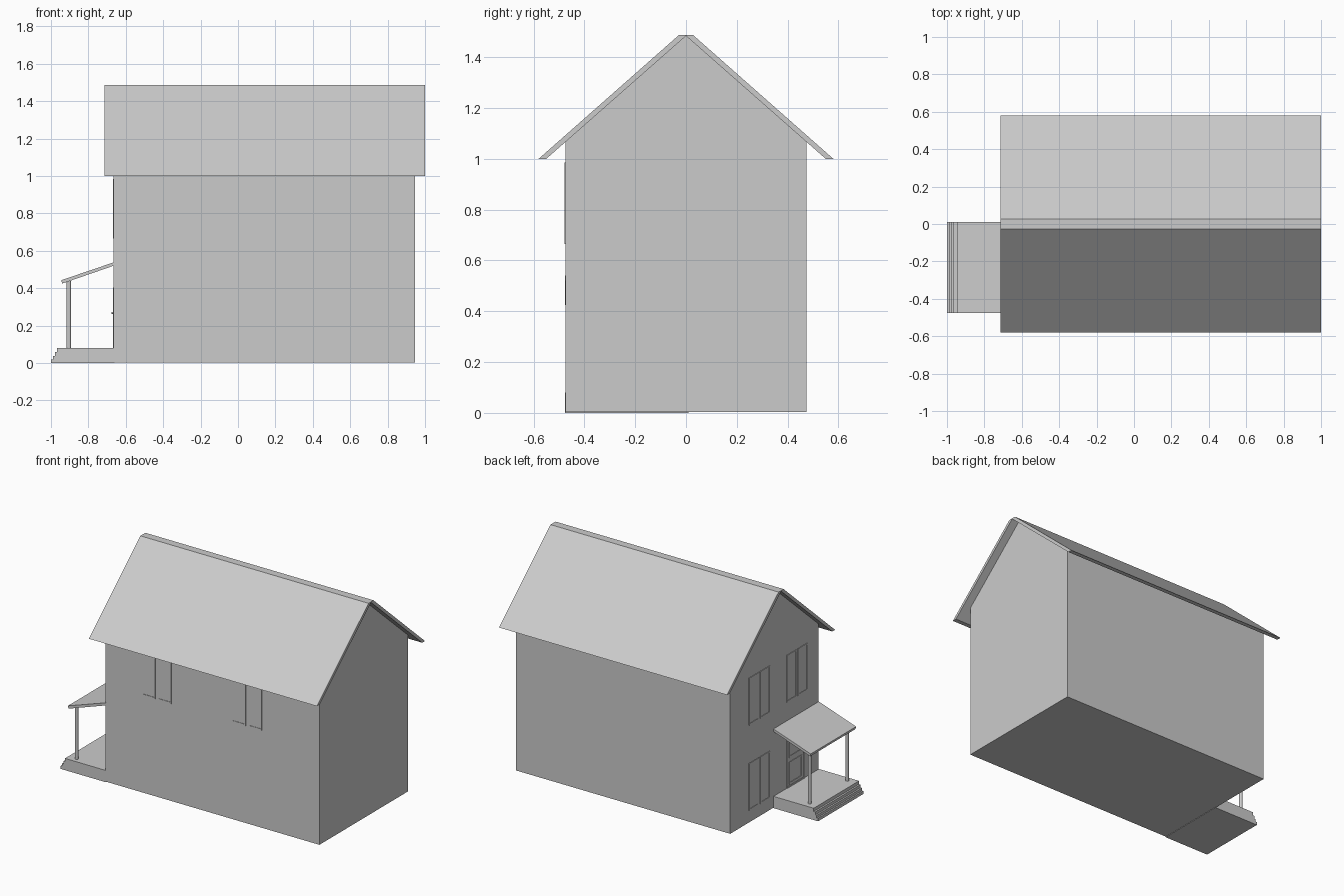
import bpy, bmesh
from mathutils import Vector

if "Cube" in bpy.data.objects:
    bpy.data.objects.remove(bpy.data.objects["Cube"])


def finish(name, bm):
    bmesh.ops.recalc_face_normals(bm, faces=bm.faces)
    mesh = bpy.data.meshes.new(name)
    bm.to_mesh(mesh)
    bm.free()
    ob = bpy.data.objects.new(name, mesh)
    bpy.context.collection.objects.link(ob)
    return ob


def prism(name, profile, axis, lo, hi):
    """Extrude a 2D profile along x (profile is y,z) or along y (profile is x,z)."""
    put = (lambda a, z: (lo, a, z)) if axis == "x" else (lambda a, z: (a, lo, z))
    bm = bmesh.new()
    face = bm.faces.new([bm.verts.new(put(a, z)) for a, z in profile])
    new = bmesh.ops.extrude_face_region(bm, geom=[face])["geom"]
    shift = Vector((hi - lo, 0, 0) if axis == "x" else (0, hi - lo, 0))
    bmesh.ops.translate(bm, vec=shift, verts=[v for v in new if isinstance(v, bmesh.types.BMVert)])
    return finish(name, bm)


def add_box(bm, lo, hi):
    verts = bmesh.ops.create_cube(bm, size=1)["verts"]
    for v in verts:
        v.co = [h if c > 0 else l for c, l, h in zip(v.co, lo, hi)]


WALL_X, WALL_Y = -0.665, -0.475
DEPTH = 0.004


def wall_box(bm, side, u0, u1, z0, z1, depth):
    """Thin box standing out from the front wall or the gable wall."""
    if side == "front":
        add_box(bm, (u0, WALL_Y - depth, z0), (u1, WALL_Y + 0.002, z1))
    else:
        add_box(bm, (WALL_X - depth, u0, z0), (WALL_X + 0.002, u1, z1))


def frame(bm, side, u0, u1, z0, z1, w=0.01):
    wall_box(bm, side, u0, u0 + w, z0, z1, DEPTH)
    wall_box(bm, side, u1 - w, u1, z0, z1, DEPTH)
    wall_box(bm, side, u0 + w, u1 - w, z0, z0 + w, DEPTH)
    wall_box(bm, side, u0 + w, u1 - w, z1 - w, z1, DEPTH)
    wall_box(bm, side, u0 + w, u1 - w, z0 + w, z1 - w, 0.001)


def window(name, side, u, z):
    bm = bmesh.new()
    for start in (u, u + 0.12):
        frame(bm, side, start, start + 0.106, z, z + 0.32)
    finish(name, bm)


# House body with gable ends
prism("house_body", [(-0.475, 0.003), (0.475, 0.003), (0.475, 1.066), (0, 1.484), (-0.475, 1.066)],
      "x", WALL_X, 0.945)

# Overhanging roof with flat ridge
prism("roof", [(-0.58, 1.0), (-0.027, 1.488), (0.027, 1.488), (0.58, 1.0),
               (0.55, 1.0), (0, 1.484), (-0.55, 1.0)], "x", -0.715, 1.0)

# Porch deck with steps
prism("porch_steps", [(-0.66, 0), (-1.0, 0), (-1.0, 0.02), (-0.99, 0.02), (-0.99, 0.038), (-0.979, 0.038),
                      (-0.979, 0.058), (-0.967, 0.058), (-0.967, 0.08), (-0.66, 0.08)],
      "y", -0.477, 0.01)

# Porch roof
prism("porch_roof", [(-0.66, 0.54), (-0.945, 0.443), (-0.94, 0.425), (-0.66, 0.522)],
      "y", -0.477, 0.01)

# Porch posts
for i, y in enumerate((-0.44, -0.035)):
    bpy.ops.mesh.primitive_cylinder_add(vertices=12, radius=0.011, depth=0.36, location=(-0.905, y, 0.26))
    bpy.context.object.name = f"porch_post_{i + 1}"

# Double windows
for i, (side, u, z) in enumerate((("front", -0.393, 0.665), ("front", 0.287, 0.665),
                                  ("gable", 0.05, 0.665), ("gable", -0.355, 0.665),
                                  ("gable", 0.05, 0.085))):
    window(f"window_{i + 1}", side, u, z)

# Door with two panels
bm = bmesh.new()
frame(bm, "gable", -0.32, -0.13, 0.08, 0.405)
frame(bm, "gable", -0.295, -0.155, 0.10, 0.25)
frame(bm, "gable", -0.295, -0.155, 0.28, 0.385)
finish("door", bm)

# Door knob
bpy.ops.mesh.primitive_uv_sphere_add(segments=10, ring_count=6, radius=0.006, location=(-0.672, -0.305, 0.267))
bpy.context.object.name = "door_knob"
bpy.ops.object.shade_smooth_by_angle()
